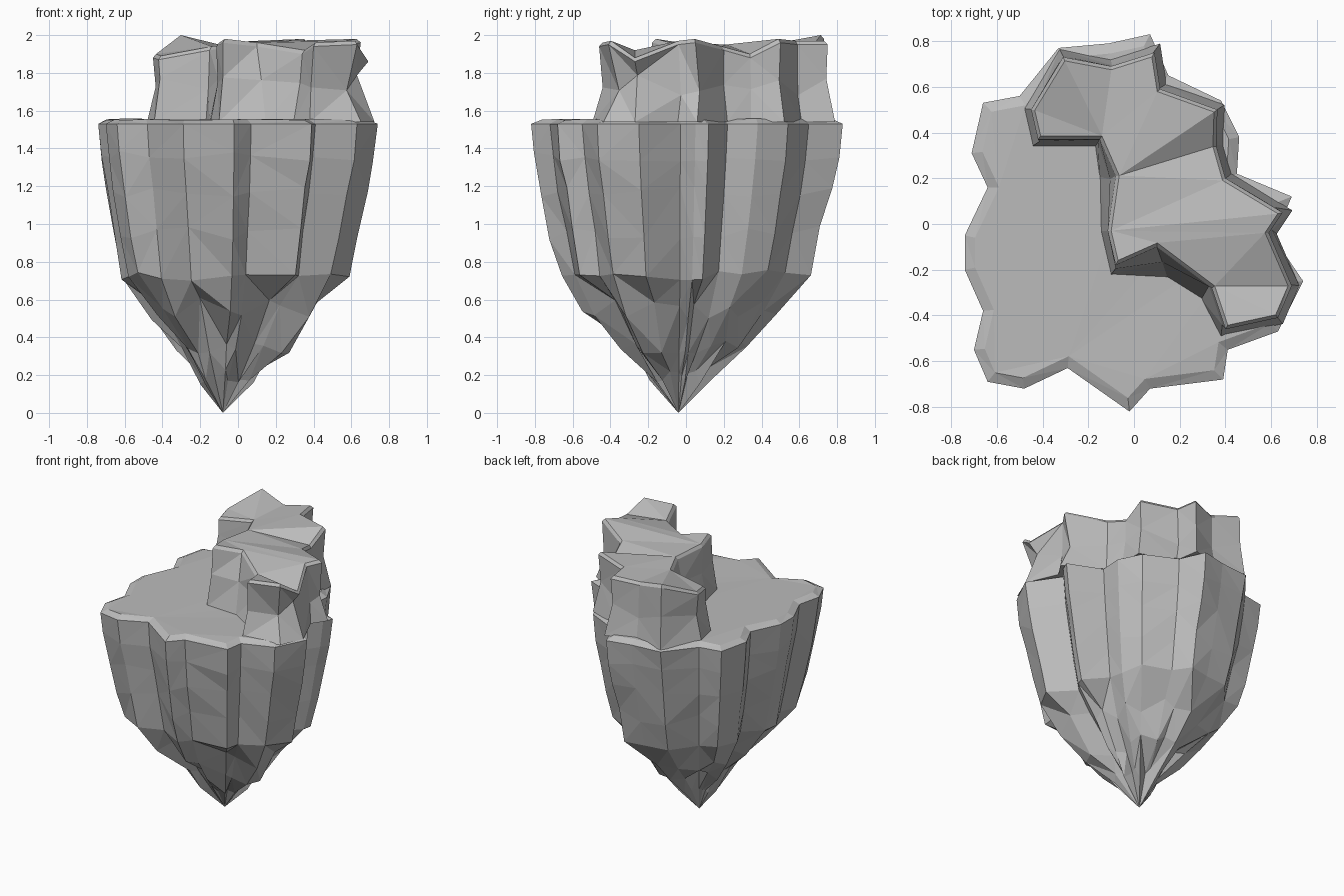
import bpy
import bmesh
import random
from mathutils import Vector

random.seed(7)

default_cube = bpy.data.objects.get("Cube")
if default_cube:
    bpy.data.objects.remove(default_cube, do_unlink=True)

# Single stone colour
stone = bpy.data.materials.new("grey stone")
stone.use_nodes = True
stone.diffuse_color = (0.5, 0.5, 0.5, 1)
stone.node_tree.nodes["Principled BSDF"].inputs["Base Color"].default_value = (0.5, 0.5, 0.5, 1)


def jitter(amount):
    return random.uniform(-amount, amount)


def inset_outline(points, distance):
    """Move a clockwise outline inwards along its corner normals."""
    result = []
    count = len(points)
    for i, point in enumerate(points):
        before = (point - points[i - 1]).normalized()
        after = (points[(i + 1) % count] - point).normalized()
        normal_a = Vector((before.y, -before.x))
        normal_b = Vector((after.y, -after.x))
        bisector = (normal_a + normal_b).normalized()
        stretch = max(bisector.dot(normal_a), 0.6)
        result.append(point + bisector * distance / stretch)
    return result


def add_ring(bm, coords):
    return [bm.verts.new(co) for co in coords]


def bridge(bm, upper, lower):
    """Join two rings with quads."""
    count = len(upper)
    for i in range(count):
        j = (i + 1) % count
        bm.faces.new((upper[i], upper[j], lower[j], lower[i]))


def finish(bm, name):
    """Break the facets into flat triangles and make the object."""
    bmesh.ops.triangulate(bm, faces=bm.faces[:], ngon_method='EAR_CLIP')
    bmesh.ops.recalc_face_normals(bm, faces=bm.faces[:])
    mesh = bpy.data.meshes.new(name)
    bm.to_mesh(mesh)
    bm.free()
    mesh.materials.append(stone)
    obj = bpy.data.objects.new(name, mesh)
    bpy.context.collection.objects.link(obj)


# Plan of the main rock, clockwise from the right
base_plan = [Vector(p) for p in (
    (.74, -.25), (.63, -.47), (.41, -.55), (.39, -.68), (.07, -.72), (-.02, -.82),
    (-.29, -.63), (-.48, -.72), (-.64, -.69), (-.7, -.55), (-.66, -.38), (-.74, -.2),
    (-.74, -.05), (-.64, .16), (-.71, .31), (-.66, .53), (-.5, .56), (-.33, .77),
    (-.11, .79), (.07, .83), (.15, .65), (.38, .54), (.46, .38), (.45, .22),
    (.69, .12), (.66, .05), (.59, -.03))]
tip = Vector((-.08, -.04))

# Main rock: ribbed cliff sides, jagged underside, pointed bottom
# Each level holds height, width factor, width jitter, height jitter
levels = ((1.53, 1, 0, 0), (1.36, .975, .008, .03), (1.17, .93, .01, .03),
          (.95, .87, .01, .04), (.73, .805, .015, .03), (.55, .58, .08, .06),
          (.36, .38, .08, .05), (.19, .18, .05, .04))
bm = bmesh.new()
rim = add_ring(bm, [(p.x, p.y, 1.555 + jitter(.006)) for p in inset_outline(base_plan, .045)])
bm.faces.new(rim)
previous = rim
for height, width, width_jitter, height_jitter in levels:
    coords = []
    for p in base_plan:
        q = tip + (p - tip) * (width + jitter(width_jitter))
        coords.append((q.x, q.y, height + jitter(height_jitter)))
    ring = add_ring(bm, coords)
    bridge(bm, previous, ring)
    previous = ring
point = bm.verts.new((tip.x, tip.y, 0))
for i, vert in enumerate(previous):
    bm.faces.new((vert, previous[(i + 1) % len(previous)], point))
finish(bm, "main_rock")

# Plan and rim heights of the upper crag, clockwise from the right
crag_rim = (
    (.69, -.27, 1.86), (.63, -.41, 1.95), (.4, -.46, 1.94), (.34, -.28, 1.9),
    (.1, -.1, 1.94), (-.08, -.18, 1.96), (-.115, -.03, 1.94), (-.08, .21, 1.93),
    (-.15, .37, 1.92), (-.42, .37, 1.87), (-.45, .5, 1.88), (-.31, .73, 1.98),
    (-.1, .69, 1.93), (.09, .75, 1.95), (.115, .59, 1.95), (.365, .5, 1.96),
    (.36, .34, 1.88), (.4, .2, 1.92), (.65, .05, 1.96), (.59, -.04, 1.95))
crag_plan = [Vector((x, y)) for x, y, z in crag_rim]

# Hollows and buttresses of the crag wall, by rim corner
middle_shift = {0: (-.07, .01), 1: (-.06, .05), 2: (0, .03), 4: (.02, -.07),
                7: (-.03, 0), 18: (-.02, .01)}
foot_shift = {3: (-.02, -.03), 4: (.05, -.1), 7: (-.04, 0)}


def shifted(points, shifts):
    return [p + Vector(shifts.get(i, (0, 0))) for i, p in enumerate(points)]


# Upper crag: chamfered rim, faceted middle, foot spreading on the plateau
bm = bmesh.new()
top = add_ring(bm, [(p.x, p.y, r[2] + .02)
                    for p, r in zip(inset_outline(crag_plan, .015), crag_rim)])
bm.faces.new(top)
# Creases across the summit, as pairs of rim corners
for a, b in ((7, 15), (7, 16), (7, 17), (6, 19), (0, 3), (8, 14), (8, 11)):
    bmesh.ops.connect_verts(bm, verts=[top[a], top[b]])
edge = add_ring(bm, crag_rim)
bridge(bm, top, edge)
middle = add_ring(bm, [(p.x + jitter(.015), p.y + jitter(.015), 1.74 + jitter(.06))
                       for p in shifted(inset_outline(crag_plan, 0), middle_shift)])
bridge(bm, edge, middle)
foot = add_ring(bm, [(p.x, p.y, 1.54)
                     for p in shifted(inset_outline(crag_plan, -.03), foot_shift)])
bridge(bm, middle, foot)
bm.faces.new(foot)
finish(bm, "upper_crag")
